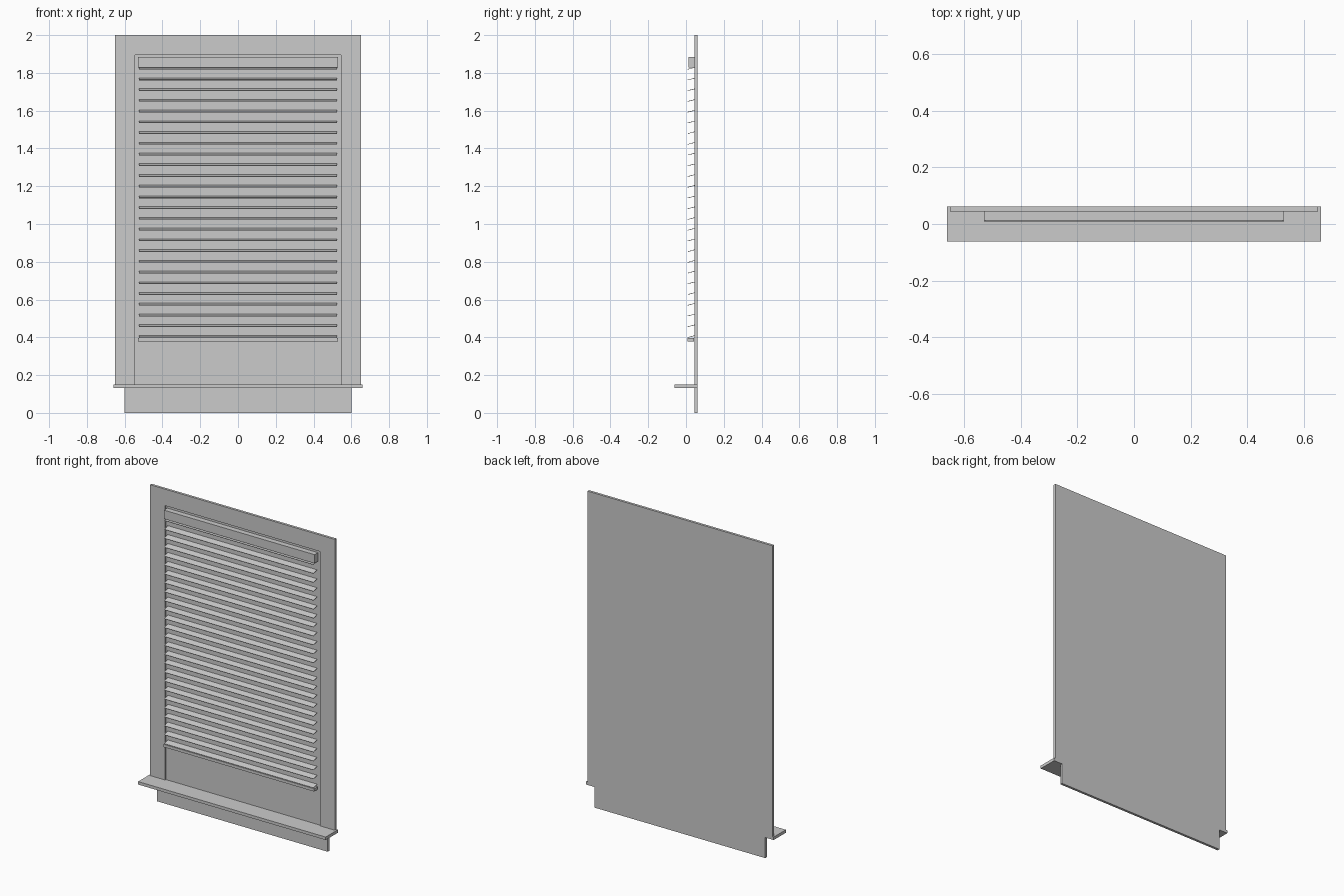
import bpy, math

if "Cube" in bpy.data.objects:
    bpy.data.objects.remove(bpy.data.objects["Cube"])

def box(name, x0, x1, y0, y1, z0, z1, tilt=0.0):
    bpy.ops.mesh.primitive_cube_add(
        size=1, location=((x0 + x1) / 2, (y0 + y1) / 2, (z0 + z1) / 2), rotation=(tilt, 0, 0))
    ob = bpy.context.object
    ob.name = name
    ob.scale = (x1 - x0, y1 - y0, z1 - z0)
    bpy.ops.object.transform_apply(location=False, rotation=False, scale=True)
    return ob

def prism(name, outline, y0, y1):
    # outline in (x, z), extruded from y0 to y1
    n = len(outline)
    verts = [(x, y, z) for y in (y0, y1) for x, z in outline]
    faces = [tuple(range(n)), tuple(range(2 * n - 1, n - 1, -1))]
    faces += [(i, i + n, (i + 1) % n + n, (i + 1) % n) for i in range(n)]
    me = bpy.data.meshes.new(name)
    me.from_pydata(verts, [], faces)
    ob = bpy.data.objects.new(name, me)
    bpy.context.collection.objects.link(ob)
    return ob

FRONT, BACK = 0.045, 0.061   # casing thickness
PANE = 0.053                 # recessed pane front

# Casing around the opening, one U-shaped piece
prism("window_casing", [(-0.65, 0.15), (-0.545, 0.15), (-0.545, 1.895), (0.545, 1.895),
                        (0.545, 0.15), (0.65, 0.15), (0.65, 2.0), (-0.65, 2.0)], FRONT, BACK)
# Pane closing the opening, flush with the back
box("window_pane", -0.545, 0.545, PANE, BACK, 0.15, 1.895)

# Sill and apron
box("sill", -0.66, 0.66, -0.061, BACK, 0.131, 0.15)
box("apron", -0.6, 0.6, FRONT, BACK, 0.0, 0.131)

# Blind: head rail, backing sheet and bottom rail
box("head_rail", -0.53, 0.53, 0.013, 0.047, 1.828, 1.883)
box("blind_backing", -0.525, 0.525, 0.048, 0.051, 0.352, 1.83)
box("bottom_rail", -0.53, 0.53, 0.008, 0.043, 0.378, 0.396)

# Slats, tilted with the front edge down
COUNT, TOP, PITCH = 26, 1.824, 0.0568
for i in range(COUNT):
    z = TOP - i * PITCH
    box(f"slat_{i + 1:02d}", -0.525, 0.525, 0.0085, 0.0455, z - 0.0015, z + 0.0015,
        math.radians(15))
